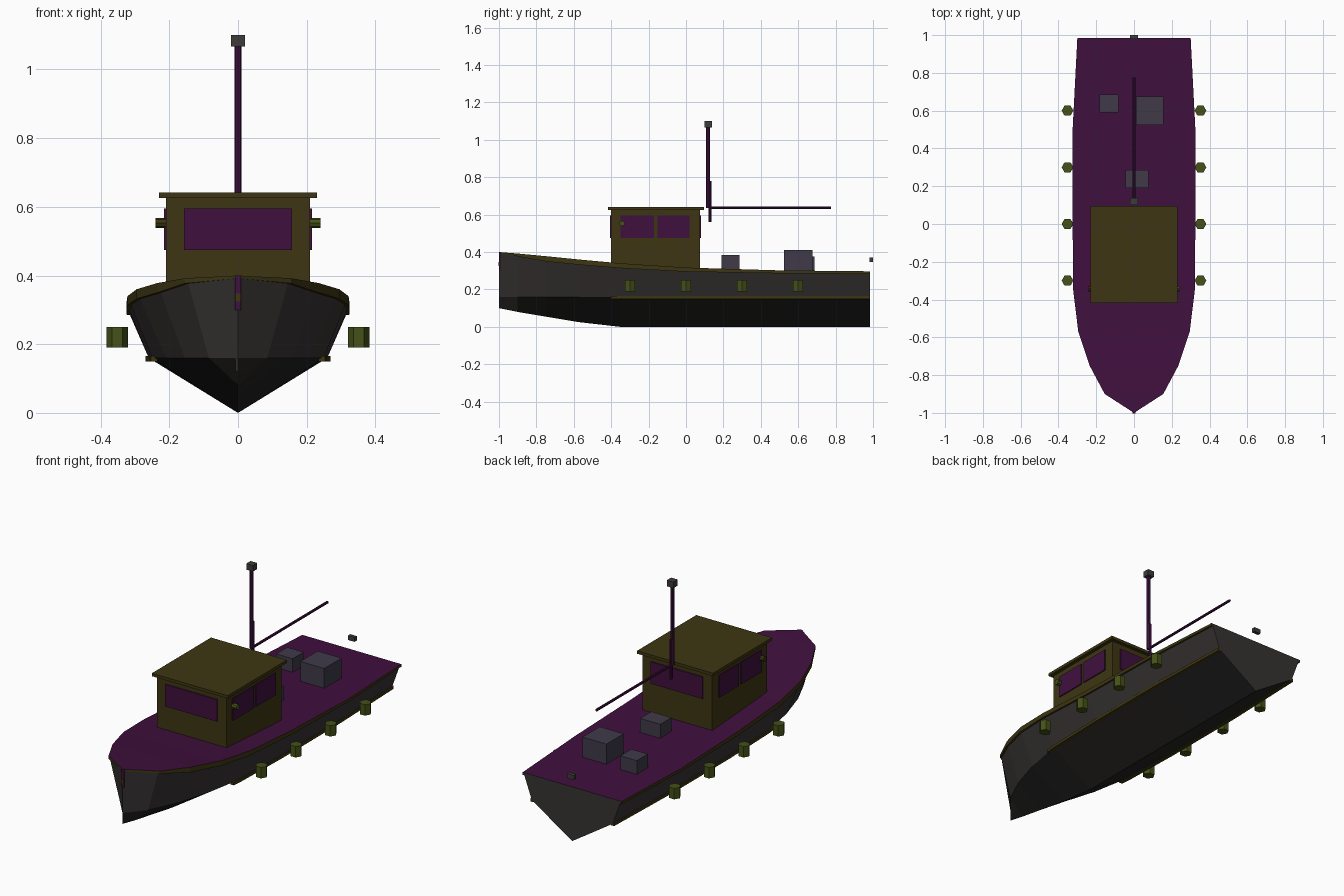
import bpy, bmesh, math
from mathutils import Vector

if "Cube" in bpy.data.objects:
    bpy.data.objects.remove(bpy.data.objects["Cube"], do_unlink=True)


def material(name, r, g, b):
    m = bpy.data.materials.new(name)
    m.use_nodes = True
    m.diffuse_color = (r, g, b, 1)
    m.node_tree.nodes["Principled BSDF"].inputs["Base Color"].default_value = (r, g, b, 1)
    return m


PURPLE = material("deck purple", 0.05, 0.005, 0.048)
OLIVE = material("cabin olive", 0.047, 0.036, 0.006)
TOPSIDE = material("topside grey", 0.038, 0.032, 0.032)
BOTTOM = material("bottom black", 0.017, 0.016, 0.015)
GREEN = material("fender green", 0.058, 0.082, 0.009)
CRATE = material("crate slate", 0.05, 0.042, 0.066)
IRON = material("lamp grey", 0.047, 0.045, 0.043)


def finish(bm, name, *mats):
    bmesh.ops.remove_doubles(bm, verts=bm.verts, dist=0.0002)
    bmesh.ops.recalc_face_normals(bm, faces=bm.faces)
    me = bpy.data.meshes.new(name)
    bm.to_mesh(me)
    bm.free()
    for m in mats:
        me.materials.append(m)
    ob = bpy.data.objects.new(name, me)
    bpy.context.collection.objects.link(ob)
    return ob


def box(name, mat, x, y, z):
    """Box from its (low, high) range on each axis."""
    bm = bmesh.new()
    bmesh.ops.create_cube(bm, size=1)
    for v in bm.verts:
        v.co = Vector([sum(r) / 2 + c * (r[1] - r[0]) for c, r in zip(v.co, (x, y, z))])
    return finish(bm, name, mat)


def rod(name, mat, a, b, radius, sides):
    """Straight prism between two points."""
    a, b = Vector(a), Vector(b)
    bm = bmesh.new()
    bmesh.ops.create_cone(bm, cap_ends=True, segments=sides, radius1=radius,
                          radius2=radius, depth=(b - a).length)
    turn = (b - a).to_track_quat("Z", "Y")
    for v in bm.verts:
        v.co = turn @ v.co + (a + b) / 2
    return finish(bm, name, mat)


# Stations: y, deck half width, chine half width, keel height, sheer height, gunwale depth
stations = [
    (-1.0, 0, 0, 0.10, 0.40, 0.008),
    (-0.9, 0.155, 0.085, 0.08, 0.392, 0.015),
    (-0.75, 0.235, 0.155, 0.055, 0.378, 0.028),
    (-0.57, 0.295, 0.21, 0.025, 0.36, 0.028),
    (-0.35, 0.322, 0.25, 0, 0.34, 0.026),
    (0, 0.325, 0.26, 0, 0.317, 0.022),
    (0.5, 0.325, 0.26, 0, 0.302, 0.016),
    (0.985, 0.30, 0.245, 0, 0.297, 0.014),
]
CHINE = 0.16

# Hull: lofted sections, with bottom, topside, gunwale and deck bands
bm = bmesh.new()
rings = []
for y, deck, chine, keel, sheer, depth in stations:
    inner = max(deck - 0.01, 0)
    half = [(chine, CHINE), (inner, sheer - depth), (deck, sheer - depth), (deck, sheer)]
    ring = [(0, keel)] + half + [(-x, z) for x, z in reversed(half)]
    rings.append([bm.verts.new((x, y, z)) for x, z in ring])
bands = [1, 0, 2, 2, 3, 2, 2, 0, 1]
for r0, r1 in zip(rings, rings[1:]):
    for i, band in enumerate(bands):
        j = (i + 1) % len(bands)
        bm.faces.new((r0[i], r0[j], r1[j], r1[i])).material_index = band
bm.faces.new(rings[-1])
bmesh.ops.dissolve_degenerate(bm, dist=0.0002, edges=bm.edges)
finish(bm, "hull", TOPSIDE, BOTTOM, OLIVE, PURPLE)

# Stem post with its cap
rod("stem_post", TOPSIDE, (0, -0.99, 0.12), (0, -0.99, 0.31), 0.008, 4)
box("stem_cap", PURPLE, (-0.009, 0.009), (-1, -0.98), (0.30, 0.398))
box("stem_fitting", OLIVE, (-0.008, 0.008), (-1.002, -0.98), (0.325, 0.348))

# Rubbing strakes along the chine
for side, label in ((1, "left"), (-1, "right")):
    bm = bmesh.new()
    previous = None
    for y, deck, chine, *rest in [(-0.4, 0, 0.245)] + stations[4:]:
        ring = [bm.verts.new((side * (chine + dx), y, CHINE + dz))
                for dx, dz in ((-0.01, -0.01), (0.009, -0.01), (0.009, 0.006), (-0.01, 0.006))]
        if previous:
            for i in range(4):
                j = (i + 1) % 4
                bm.faces.new((previous[i], previous[j], ring[j], ring[i]))
        else:
            bm.faces.new(ring)
        previous = ring
    bm.faces.new(previous)
    finish(bm, label + "_rubbing_strake", OLIVE)

    # Hexagonal fenders
    for n in range(4):
        y = -0.3 + 0.3 * n
        bm = bmesh.new()
        bmesh.ops.create_circle(bm, cap_ends=True, segments=6, radius=0.031)
        for v in bm.verts:
            angle = math.atan2(v.co.y, v.co.x) + math.pi / 6
            angle = round(angle / (math.pi / 3)) * math.pi / 3
            v.co = (side * 0.352 + 0.031 * math.cos(angle), y + 0.031 * math.sin(angle), 0.19)
        top = bmesh.ops.extrude_face_region(bm, geom=bm.faces[:])["geom"]
        bmesh.ops.translate(bm, vec=(0, 0, 0.06),
                            verts=[g for g in top if isinstance(g, bmesh.types.BMVert)])
        finish(bm, f"{label}_fender_{n + 1}", GREEN)

    # Side windows and navigation lamp
    wall = sorted((side * 0.209, side * 0.216))
    box(label + "_front_window", PURPLE, wall, (-0.35, -0.172), (0.475, 0.595))
    box(label + "_rear_window", PURPLE, wall, (-0.152, 0.02), (0.475, 0.595))
    rod(label + "_lamp", GREEN if side > 0 else OLIVE,
        (side * 0.205, -0.342, 0.553), (side * 0.24, -0.342, 0.553), 0.015, 8)

# Cabin, roof and end windows
box("cabin", OLIVE, (-0.21, 0.21), (-0.4, 0.075), (0.30, 0.63))
box("cabin_roof", OLIVE, (-0.23, 0.23), (-0.417, 0.095), (0.625, 0.641))
box("windscreen", PURPLE, (-0.157, 0.157), (-0.406, -0.399), (0.475, 0.595))
box("back_window", PURPLE, (-0.157, 0.157), (0.074, 0.081), (0.475, 0.595))

# Mast, boom and lamps
rod("mast", PURPLE, (0, 0.118, 0.635), (0, 0.118, 1.07), 0.01, 8)
rod("boom_post", PURPLE, (0, 0.128, 0.56), (0, 0.128, 0.78), 0.008, 8)
rod("boom", PURPLE, (0, 0.125, 0.637), (0, 0.775, 0.637), 0.007, 8)
box("masthead_lamp", IRON, (-0.02, 0.02), (0.1, 0.138), (1.067, 1.1))
box("stern_lamp", IRON, (-0.02, 0.02), (0.98, 1.0), (0.346, 0.37))

# Deck crates
box("large_crate", CRATE, (0.01, 0.155), (0.525, 0.675), (0.28, 0.41))
box("small_crate", CRATE, (-0.182, -0.082), (0.59, 0.686), (0.28, 0.375))
box("hatch_crate", CRATE, (-0.045, 0.077), (0.19, 0.287), (0.28, 0.385))
